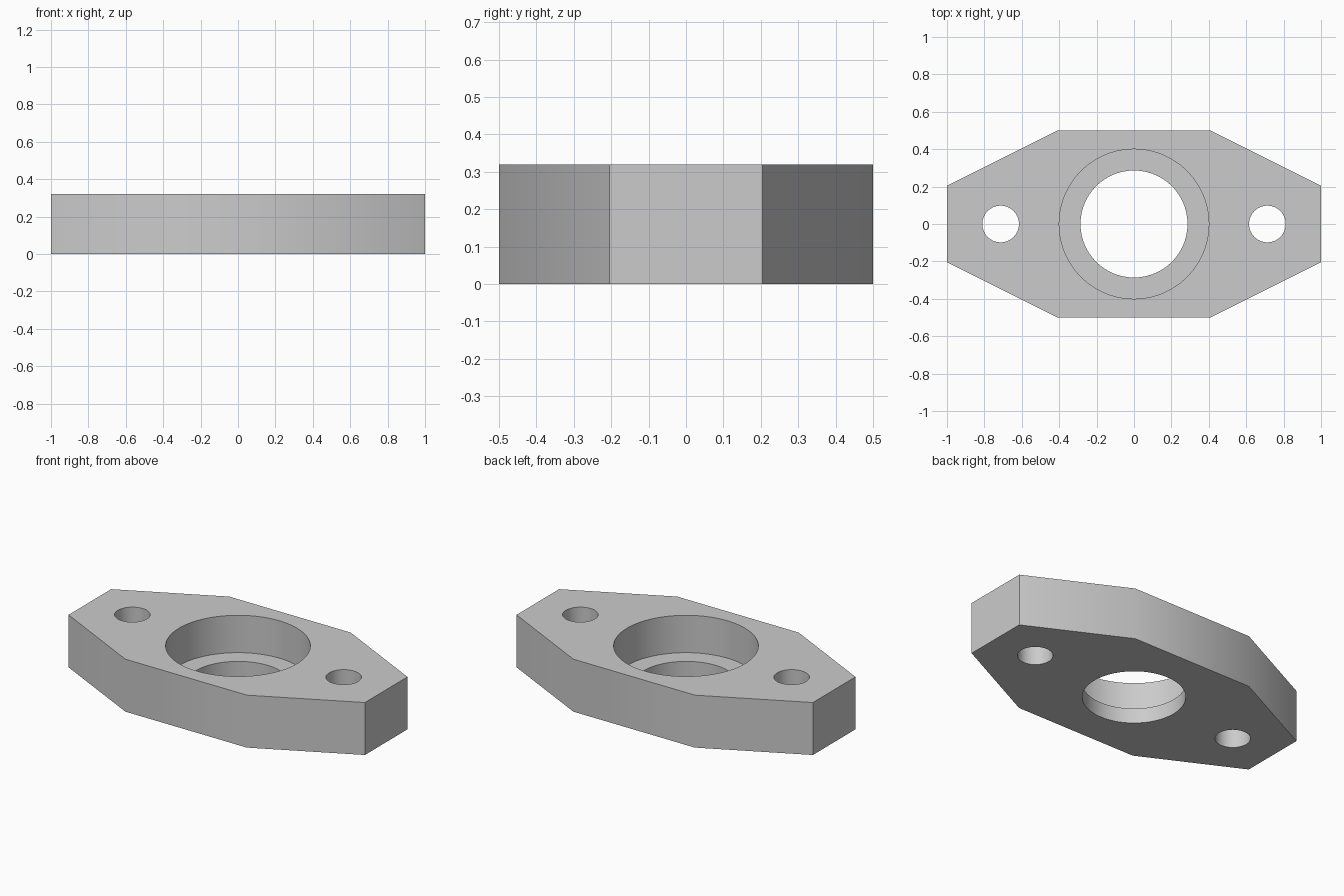
import bpy
import bmesh
import math

if "Cube" in bpy.data.objects:
    bpy.data.objects.remove(bpy.data.objects["Cube"], do_unlink=True)

HEIGHT = 0.32
LEDGE = 0.092

# Single grey metal
metal = bpy.data.materials.new("grey_metal")
metal.use_nodes = True
colour = (0.6, 0.6, 0.6, 1)
metal.diffuse_color = colour
metal.node_tree.nodes["Principled BSDF"].inputs["Base Color"].default_value = colour


def prism(name, outline, low, high):
    """Extrude a flat outline between two heights."""
    bm = bmesh.new()
    base = bm.faces.new([bm.verts.new((x, y, low)) for x, y in outline])
    top = bmesh.ops.extrude_face_region(bm, geom=[base])["geom"]
    verts = [v for v in top if isinstance(v, bmesh.types.BMVert)]
    bmesh.ops.translate(bm, verts=verts, vec=(0, 0, high - low))
    bmesh.ops.recalc_face_normals(bm, faces=bm.faces)
    mesh = bpy.data.meshes.new(name)
    bm.to_mesh(mesh)
    bm.free()
    mesh.materials.append(metal)
    obj = bpy.data.objects.new(name, mesh)
    bpy.context.collection.objects.link(obj)
    return obj


def circle(x, radius, sides):
    angles = [math.tau * i / sides for i in range(sides)]
    return [(x + radius * math.cos(a), radius * math.sin(a)) for a in angles]


# Eight-sided flange plate
quarter = [(1, 0.205), (0.41, 0.5)]
half = quarter + [(-x, y) for x, y in reversed(quarter)]
outline = half + [(-x, -y) for x, y in half]
plate = prism("flange_plate", outline, 0, HEIGHT)
bpy.context.view_layer.objects.active = plate
plate.select_set(True)

# Bore, stepped seat and two bolt holes
holes = [
    ("bore", 0, 0.286, 96, -0.1),
    ("seat", 0, 0.4, 96, LEDGE),
    ("left_bolt_hole", 0.713, 0.098, 64, -0.1),
    ("right_bolt_hole", -0.713, 0.098, 64, -0.1),
]
for name, x, radius, sides, low in holes:
    cutter = prism(name, circle(x, radius, sides), low, HEIGHT + 0.1)
    cutter.hide_render = True
    cut = plate.modifiers.new(name, "BOOLEAN")
    cut.operation = "DIFFERENCE"
    cut.solver = "EXACT"
    cut.object = cutter
    bpy.ops.object.modifier_apply(modifier=cut.name)
    bpy.data.objects.remove(cutter, do_unlink=True)

bpy.ops.object.shade_smooth_by_angle(angle=math.radians(30))
